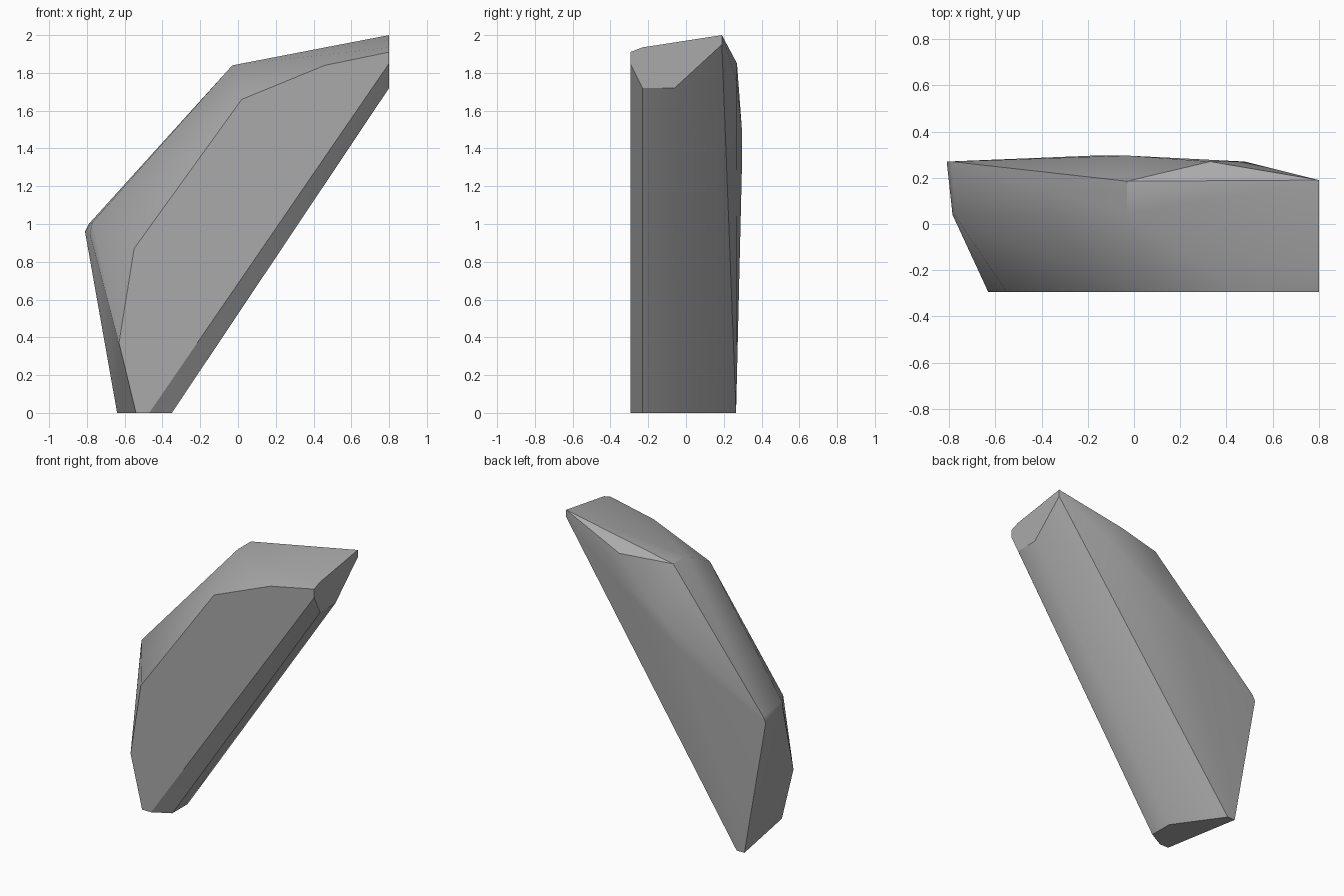
import bpy
import bmesh
import math

if "Cube" in bpy.data.objects:
    bpy.data.objects.remove(bpy.data.objects["Cube"], do_unlink=True)

# Planes that cut the stone flat
FRONT_Y, END_X, BASE_Z, BACK_Y = -0.295, 0.8, 0.0, 0.27

# Outline of the flat front, as x and z
front_outline = [(-0.54, 0), (-0.47, 0), (0.8, 1.85), (0.8, 1.91),
                 (0.46, 1.84), (0.02, 1.66), (-0.55, 0.87), (-0.63, 0.37)]
# Outline of the broken upper end, as y and z
end_outline = [(-0.23, 1.935), (0.19, 2), (0.19, 1.95), (-0.06, 1.72), (-0.23, 1.72)]
# Outline of the foot, as x and y
base_outline = [(-0.64, 0.265), (-0.58, 0.265), (-0.35, -0.06), (-0.35, -0.23)]
# Corners of the upper ridge and left shoulder
ridge_corners = [(-0.03, 0.185, 1.84), (-0.03, 0.04, 1.84),
                 (-0.77, 0.03, 1.01), (-0.785, 0.04, 0.95)]
# Corners around the gently bulging back, as x and z
back_outline = [(-0.81, 0.96), (-0.79, 1), (0.48, 1.75), (0.33, 1.85)]
back_bulge = [(-0.03, 1.5), (-0.17, 1.3)]

corners = [(x, FRONT_Y, z) for x, z in front_outline]
corners += [(END_X, y, z) for y, z in end_outline]
corners += [(x, y, BASE_Z) for x, y in base_outline]
corners += ridge_corners
corners += [(x, BACK_Y, z) for x, z in back_outline]
corners += [(x, BACK_Y + 0.026, z) for x, z in back_bulge]

# Wrap the corners in a faceted stone
bm = bmesh.new()
for corner in corners:
    bm.verts.new(corner)
hull = bmesh.ops.convex_hull(bm, input=bm.verts)
loose = [v for v in bm.verts if not v.link_faces]
bmesh.ops.delete(bm, geom=loose, context="VERTS")
bmesh.ops.dissolve_limit(bm, angle_limit=math.radians(1),
                         verts=bm.verts, edges=bm.edges)
bmesh.ops.recalc_face_normals(bm, faces=bm.faces)
mesh = bpy.data.meshes.new("leaning_rock")
bm.to_mesh(mesh)
bm.free()

rock = bpy.data.objects.new("leaning_rock", mesh)
bpy.context.collection.objects.link(rock)

# Plain stone colour
stone = bpy.data.materials.new("stone_grey")
stone.use_nodes = True
grey = (0.4, 0.4, 0.4, 1)
stone.diffuse_color = grey
stone.node_tree.nodes["Principled BSDF"].inputs["Base Color"].default_value = grey
mesh.materials.append(stone)

# Soften shallow edges and keep the strong ones crisp
bpy.ops.object.select_all(action="DESELECT")
rock.select_set(True)
bpy.context.view_layer.objects.active = rock
bpy.ops.object.shade_smooth_by_angle(angle=math.radians(30))
